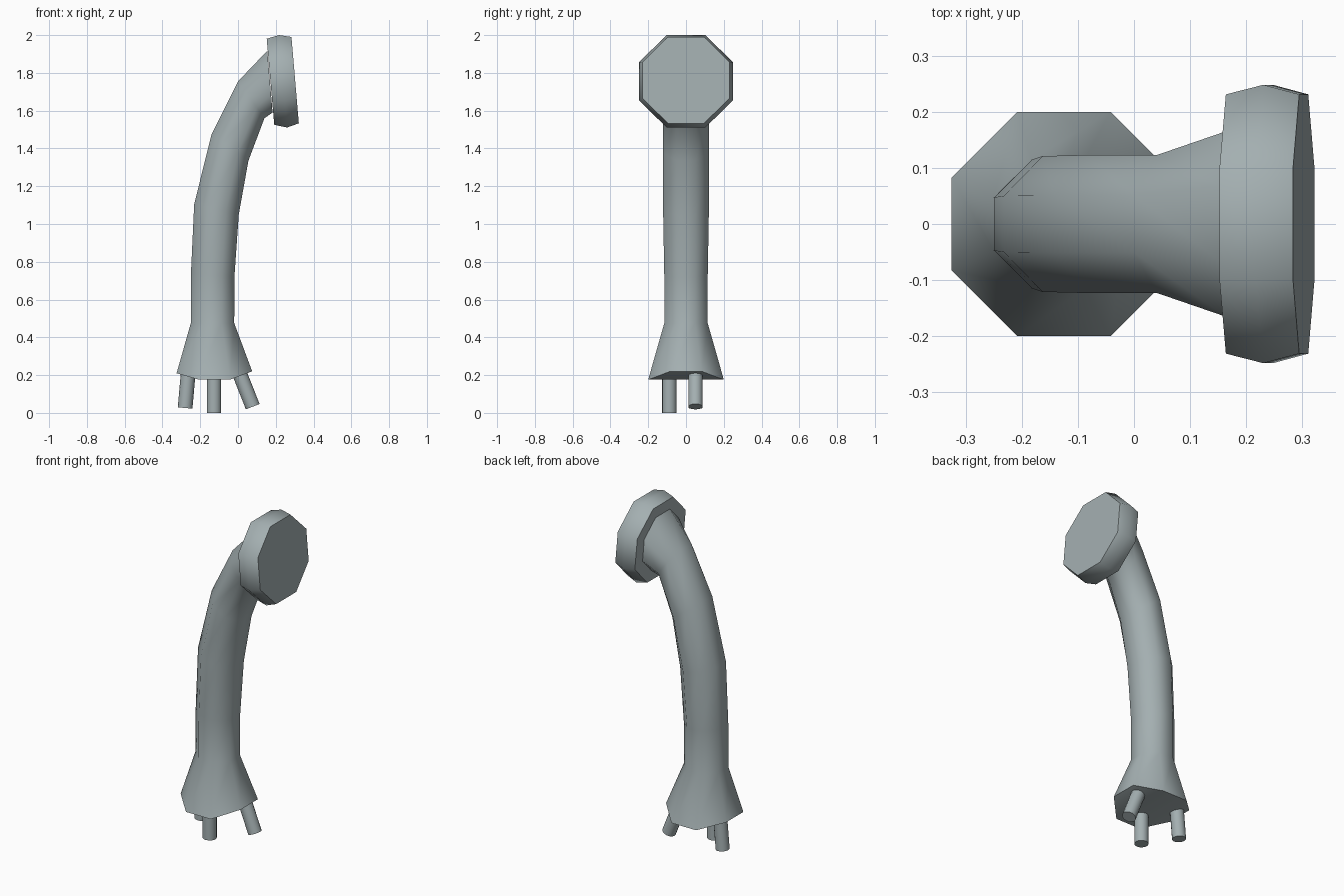
import bpy, bmesh, math
from mathutils import Vector

if "Cube" in bpy.data.objects:
    bpy.data.objects.remove(bpy.data.objects["Cube"])

grey = bpy.data.materials.new("blue grey")
grey.diffuse_color = (0.37, 0.43, 0.44, 1)
grey.use_nodes = True
grey.node_tree.nodes["Principled BSDF"].inputs["Base Color"].default_value = grey.diffuse_color
T = math.tan(math.radians(22.5))


def finish(name, bm):
    bmesh.ops.recalc_face_normals(bm, faces=bm.faces)
    me = bpy.data.meshes.new(name)
    bm.to_mesh(me)
    bm.free()
    me.materials.append(grey)
    me.shade_smooth()
    me.set_sharp_from_angle(angle=math.radians(50))
    bpy.context.collection.objects.link(bpy.data.objects.new(name, me))


def octagon(bm, lx, lz, rx, rz, hy):
    """Eight-sided ring spanning two side-profile points, half-depth hy."""
    c = Vector(((lx + rx) / 2, 0, (lz + rz) / 2))
    u = Vector((rx, 0, rz)) - c
    v = Vector((0, hy, 0))
    uv = [(1, T), (T, 1), (-T, 1), (-1, T), (-1, -T), (-T, -1), (T, -1), (1, -T)]
    return [bm.verts.new(c + u * a + v * b) for a, b in uv]


def bridge(bm, rings):
    for a, b in zip(rings, rings[1:]):
        for i in range(8):
            j = (i + 1) % 8
            bm.faces.new((a[i], a[j], b[j], b[i]))


# Curved neck with flared foot: left x, z, right x, z, half-depth
bm = bmesh.new()
rings = [octagon(bm, *r) for r in [
    (-0.325, 0.21, 0.075, 0.22, 0.20),
    (-0.25, 0.475, -0.02, 0.475, 0.115),
    (-0.249, 0.74, -0.019, 0.72, 0.115),
    (-0.232, 1.105, 0.004, 1.05, 0.121),
    (-0.14, 1.475, 0.055, 1.335, 0.123),
    (0.0, 1.755, 0.14, 1.56, 0.123),
    (0.155, 1.917, 0.183, 1.59, 0.165)]]
b = rings[0]
for i in (1, 2, 5, 6):
    b[i].co.z = 0.176
bridge(bm, rings)
for f in ((1, 2, 5, 6), (0, 1, 6, 7), (2, 3, 4, 5)):
    bm.faces.new([b[i] for i in f])
bm.faces.new(rings[-1])
finish("curved_neck", bm)

# Tilted octagonal head
bm = bmesh.new()
rings = [octagon(bm, *r) for r in [
    (0.152, 1.981, 0.192, 1.525, 0.231),
    (0.218, 2.0, 0.26, 1.511, 0.248),
    (0.283, 1.99, 0.322, 1.533, 0.231)]]
bridge(bm, rings)
bm.faces.new(rings[0])
bm.faces.new(rings[-1])
finish("head_disc", bm)

# Three short splayed prongs
for name, top, bottom in [
        ("left_prong", (-0.262, 0.05, 0.23), (-0.28, 0.05, 0.026)),
        ("middle_prong", (-0.127, -0.088, 0.21), (-0.127, -0.088, 0.0)),
        ("right_prong", (0.0, 0.05, 0.23), (0.078, 0.05, 0.033))]:
    p, q = Vector(top), Vector(bottom)
    bm = bmesh.new()
    bmesh.ops.create_cone(bm, cap_ends=True, segments=14, radius1=0.039,
                          radius2=0.039, depth=(p - q).length)
    bm.transform((p - q).to_track_quat('Z', 'Y').to_matrix().to_4x4())
    bmesh.ops.translate(bm, verts=bm.verts, vec=(p + q) / 2)
    finish(name, bm)
